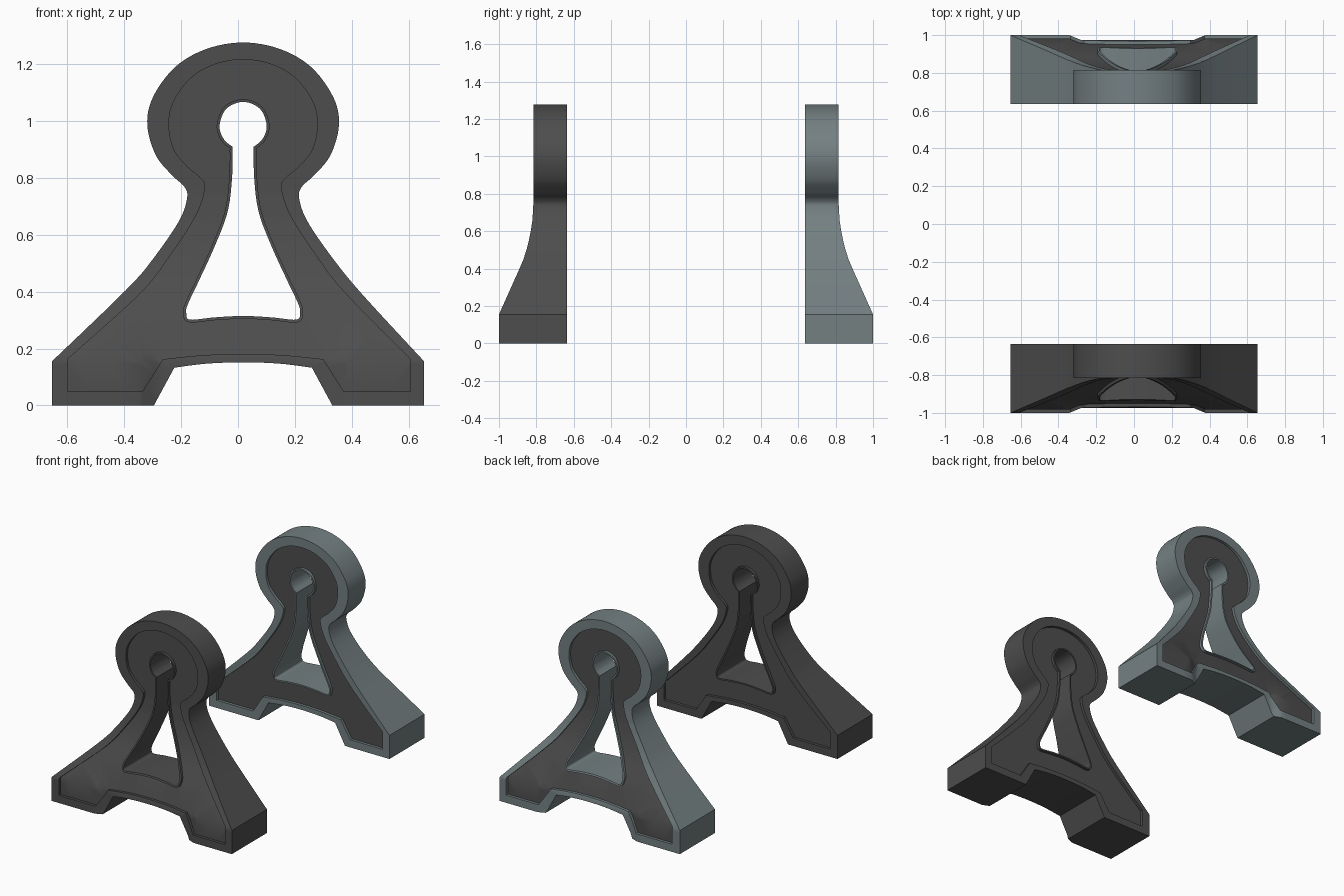
import bpy, bmesh
from mathutils import Vector

if "Cube" in bpy.data.objects:
    bpy.data.objects.remove(bpy.data.objects["Cube"], do_unlink=True)


def material(name, rgb):
    m = bpy.data.materials.new(name)
    m.use_nodes = True
    m.diffuse_color = (*rgb, 1)
    bsdf = next(n for n in m.node_tree.nodes if n.type == 'BSDF_PRINCIPLED')
    bsdf.inputs["Base Color"].default_value = (*rgb, 1)
    return m


dark = material("dark grey", (0.075, 0.075, 0.075))
slate = material("slate grey", (0.175, 0.215, 0.222))

INNER_Y, RECESS, STEPS = 0.635, 0.018, 6

# Half outlines as chains of (x, z); chains meet at sharp corners
OUTLINE = [
    [(0, 1.277), (.13, 1.254), (.24, 1.19), (.318, 1.083), (.337, .985), (.307, .88),
     (.25, .81), (.207, .77), (.197, .73), (.225, .65), (.31, .525), (.41, .405), (.655, .155)],
    [(.655, .155), (.655, 0)], [(.655, 0), (.314, 0)], [(.314, 0), (.242, .133)],
    [(.242, .133), (.13, .147), (0, .152)]]
PANEL = [
    [(0, 1.217), (.1, 1.2), (.186, 1.15), (.246, 1.066), (.261, .985), (.243, .9),
     (.195, .84), (.148, .8), (.134, .765), (.165, .67), (.255, .53), (.36, .395), (.603, .163)],
    [(.603, .163), (.603, .05)], [(.603, .05), (.354, .05)], [(.354, .05), (.282, .163)],
    [(.282, .163), (.14, .177), (0, .181)]]
KEYHOLE = [
    [(0, 1.068), (.059, 1.044), (.083, .985), (.068, .937), (.037, .91)],
    [(.037, .91), (.039, .8), (.055, .68), (.1, .56), (.155, .44), (.195, .355),
     (.2, .325), (.187, .302), (.1, .31), (0, .315)]]
# Outer face distance (z, y)
SLOPE = [(0, 1), (.155, 1), (.3, .935), (.4, .89), (.45, .869), (.5, .853),
         (.55, .84), (.6, .83), (.66, .821), (.75, .816), (2, .816)]


def clamp(v):
    return max(0, min(1, v))


def spline(points):
    """Smooth curve through one chain, level where it meets the middle."""
    p = [Vector(q) for q in points]

    def end(a, b):
        return Vector((-b.x, b.y)) if a.x == 0 else a
    p = [end(p[0], p[1])] + p + [end(p[-1], p[-2])]
    out = []
    for a, b, c, d in zip(p, p[1:], p[2:], p[3:]):
        for i in range(STEPS):
            t = i / STEPS
            out.append(0.5 * (2 * b + (c - a) * t + (2 * a - 5 * b + 4 * c - d) * t ** 2
                              + (3 * b - a - 3 * c + d) * t ** 3))
    return out


def full_loop(chains):
    half = [q for chain in chains for q in spline(chain)] + [Vector(chains[-1][-1])]
    pts = half + [Vector((-q.x, q.y)) for q in reversed(half[1:-1])]
    # The head and arch sit slightly off the middle of the feet
    return [Vector((q.x + .018 * clamp((.655 - abs(q.x)) / .3), q.y)) for q in pts]


def grow(pts, dist):
    out = []
    for i, q in enumerate(pts):
        t = (pts[(i + 1) % len(pts)] - pts[i - 1]).normalized()
        out.append(q + dist * Vector((-t.y, t.x)))
    return out


def outer_y(x, z):
    for (z0, y0), (z1, y1) in zip(SLOPE, SLOPE[1:]):
        if z <= z1:
            y = y0 + (y1 - y0) * (z - z0) / (z1 - z0)
            break
    # The crossbar sits a little behind the feet
    return y - .025 * clamp((.36 - abs(x - .018)) / .06) * clamp((.3 - z) / .145)


def band(bm, a, b):
    n = len(a)
    for i in range(n):
        j = (i + 1) % n
        bm.faces.new((a[i], a[j], b[j], b[i]))


def stand(name, side, rim, panel):
    bm = bmesh.new()
    hole = full_loop(KEYHOLE)
    loops = [[bm.verts.new((q.x, 0, q.y)) for q in pts] for pts in
             (full_loop(OUTLINE), full_loop(PANEL), grow(hole, .01), hole)]
    # Flat layout: rims round the outline and keyhole, panel between them
    band(bm, loops[0], loops[1])
    band(bm, loops[2], loops[3])
    edges = [bm.edges.get((l[i - 1], l[i])) for l in loops[1:3] for i in range(len(l))]
    fill = bmesh.ops.triangle_fill(bm, edges=edges, use_beauty=True, normal=(0, 1, 0))
    for f in fill["geom"]:
        if isinstance(f, bmesh.types.BMFace):
            f.material_index = 1

    # Cut along the bends of the outer face
    cuts = [((0, 0, z), (0, 0, 1)) for z, _ in SLOPE[1:-1]]
    cuts += [((.018 + s * x, 0, 0), (1, 0, 0)) for s in (-1, 1) for x in (.3, .36)]
    for co, no in cuts:
        bmesh.ops.bisect_plane(bm, geom=bm.verts[:] + bm.edges[:] + bm.faces[:],
                               dist=1e-5, plane_co=co, plane_no=no)

    # Thicken, then shape the outer face
    bmesh.ops.recalc_face_normals(bm, faces=bm.faces[:])
    inner = bm.faces[:]
    inner_panel = [f for f in inner if f.material_index]
    ext = bmesh.ops.extrude_face_region(bm, geom=inner, use_keep_orig=True)["geom"]
    outer = [g for g in ext if isinstance(g, bmesh.types.BMFace)]
    outer_panel = [f for f in outer if f.material_index]
    new_verts = {g for g in ext if isinstance(g, bmesh.types.BMVert)}
    for v in bm.verts:
        v.co.y = side * (outer_y(v.co.x, v.co.z) if v in new_verts else INNER_Y)

    # Sink the panels on both faces
    sunk = set()
    for faces, push in ((inner_panel, RECESS), (outer_panel, -RECESS)):
        ext = bmesh.ops.extrude_face_region(bm, geom=faces)["geom"]
        for g in ext:
            if isinstance(g, bmesh.types.BMVert):
                g.co.y += side * push
            elif isinstance(g, bmesh.types.BMFace):
                sunk.add(g)
        left = [f for f in faces if f.is_valid]
        if left:
            bmesh.ops.delete(bm, geom=left, context='FACES')
    for f in bm.faces:
        f.material_index = 1 if f in sunk else 0
    bmesh.ops.recalc_face_normals(bm, faces=bm.faces[:])

    mesh = bpy.data.meshes.new(name)
    bm.to_mesh(mesh)
    bm.free()
    mesh.materials.append(rim)
    mesh.materials.append(panel)
    obj = bpy.data.objects.new(name, mesh)
    bpy.context.collection.objects.link(obj)
    bpy.ops.object.select_all(action='DESELECT')
    obj.select_set(True)
    bpy.context.view_layer.objects.active = obj
    bpy.ops.object.shade_smooth_by_angle(angle=0.6)


stand("front_stand", -1, dark, dark)
stand("back_stand", 1, slate, dark)
